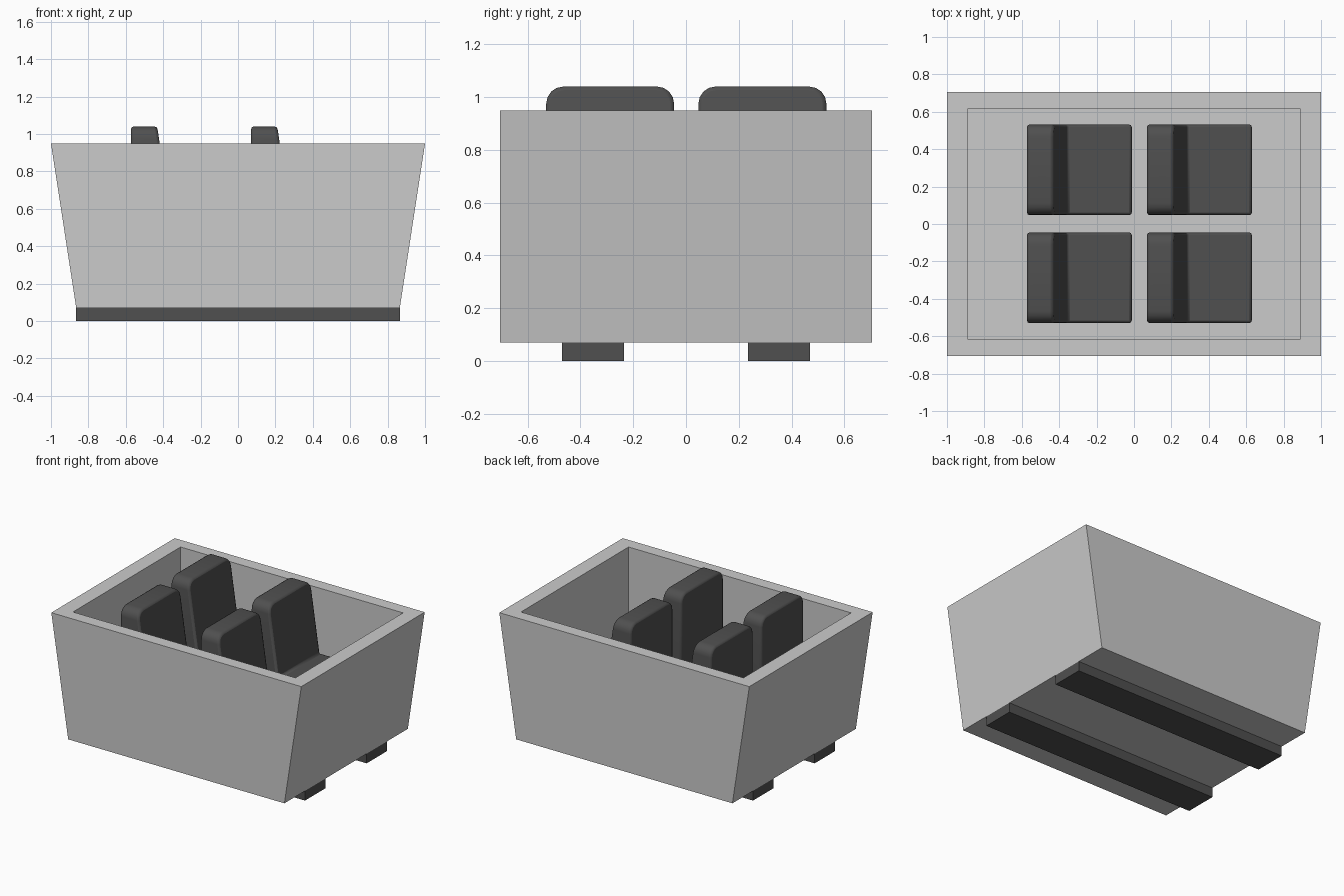
import bpy, bmesh

if "Cube" in bpy.data.objects:
    bpy.data.objects.remove(bpy.data.objects["Cube"])

dark = bpy.data.materials.new("dark_rubber")
dark.diffuse_color = (0.08, 0.08, 0.08, 1)
dark.use_nodes = True
dark.node_tree.nodes["Principled BSDF"].inputs["Base Color"].default_value = dark.diffuse_color


def finish(name, bm, mat=None):
    bmesh.ops.recalc_face_normals(bm, faces=bm.faces)
    me = bpy.data.meshes.new(name)
    bm.to_mesh(me)
    bm.free()
    ob = bpy.data.objects.new(name, me)
    bpy.context.collection.objects.link(ob)
    if mat:
        me.materials.append(mat)
    return ob


# Open tub: stacked rectangular rings, outer bottom -> rim -> inner floor
def make_tub():
    bm = bmesh.new()
    rings = []
    for x, y, z in [(0.865, 0.705, 0.07), (1.0, 0.705, 0.95),
                    (0.89, 0.615, 0.95), (0.89, 0.615, 0.26)]:
        rings.append([bm.verts.new((sx * x, sy * y, z))
                      for sx, sy in ((-1, -1), (1, -1), (1, 1), (-1, 1))])
    for a, b in zip(rings, rings[1:]):
        for i in range(4):
            j = (i + 1) % 4
            bm.faces.new((a[i], a[j], b[j], b[i]))
    bm.faces.new(rings[0])
    bm.faces.new(rings[-1])
    finish("tub", bm)


# Seat: L-shaped side profile extruded across, rounded at the top of the backrest
SEAT_PROFILE = [(0, 0.26), (0.56, 0.26), (0.56, 0.53), (0.215, 0.53),
                (0.14, 1.04), (0.0, 1.04)]


def make_seat(name, x0, y0, width=0.485):
    bm = bmesh.new()
    face = bm.faces.new([bm.verts.new((x0 + x, y0, z)) for x, z in SEAT_PROFILE])
    ext = bmesh.ops.extrude_face_region(bm, geom=[face])
    bmesh.ops.translate(bm, vec=(0, width, 0),
                        verts=[g for g in ext["geom"] if isinstance(g, bmesh.types.BMVert)])
    corners = [e for e in bm.edges if all(v.co.z > 1.03 for v in e.verts)
               and abs(e.verts[0].co.y - e.verts[1].co.y) < 1e-4]
    bmesh.ops.bevel(bm, geom=corners, offset=0.065, segments=4, profile=0.5, affect='EDGES')
    ob = finish(name, bm, dark)
    bev = ob.modifiers.new("soft_edges", 'BEVEL')
    bev.width = 0.014
    bev.segments = 2
    bev.limit_method = 'ANGLE'
    bev.angle_limit = 0.8
    bpy.ops.object.select_all(action='DESELECT')
    ob.select_set(True)
    bpy.context.view_layer.objects.active = ob
    bpy.ops.object.shade_smooth_by_angle(angle=0.9)


# Skid runner under the tub
def make_skid(name, y):
    bm = bmesh.new()
    bmesh.ops.create_cube(bm, size=1)
    bmesh.ops.scale(bm, vec=(1.73, 0.235, 0.07), verts=bm.verts)
    bmesh.ops.translate(bm, vec=(0, y, 0.035), verts=bm.verts)
    finish(name, bm, dark)


make_tub()
for row, x0 in (("rear", -0.572), ("front", 0.07)):
    for side, y0 in (("right", -0.53), ("left", 0.047)):
        make_seat(f"{row}_{side}_seat", x0, y0)
for side, s in (("right", -1), ("left", 1)):
    make_skid(f"{side}_skid", s * 0.3525)
